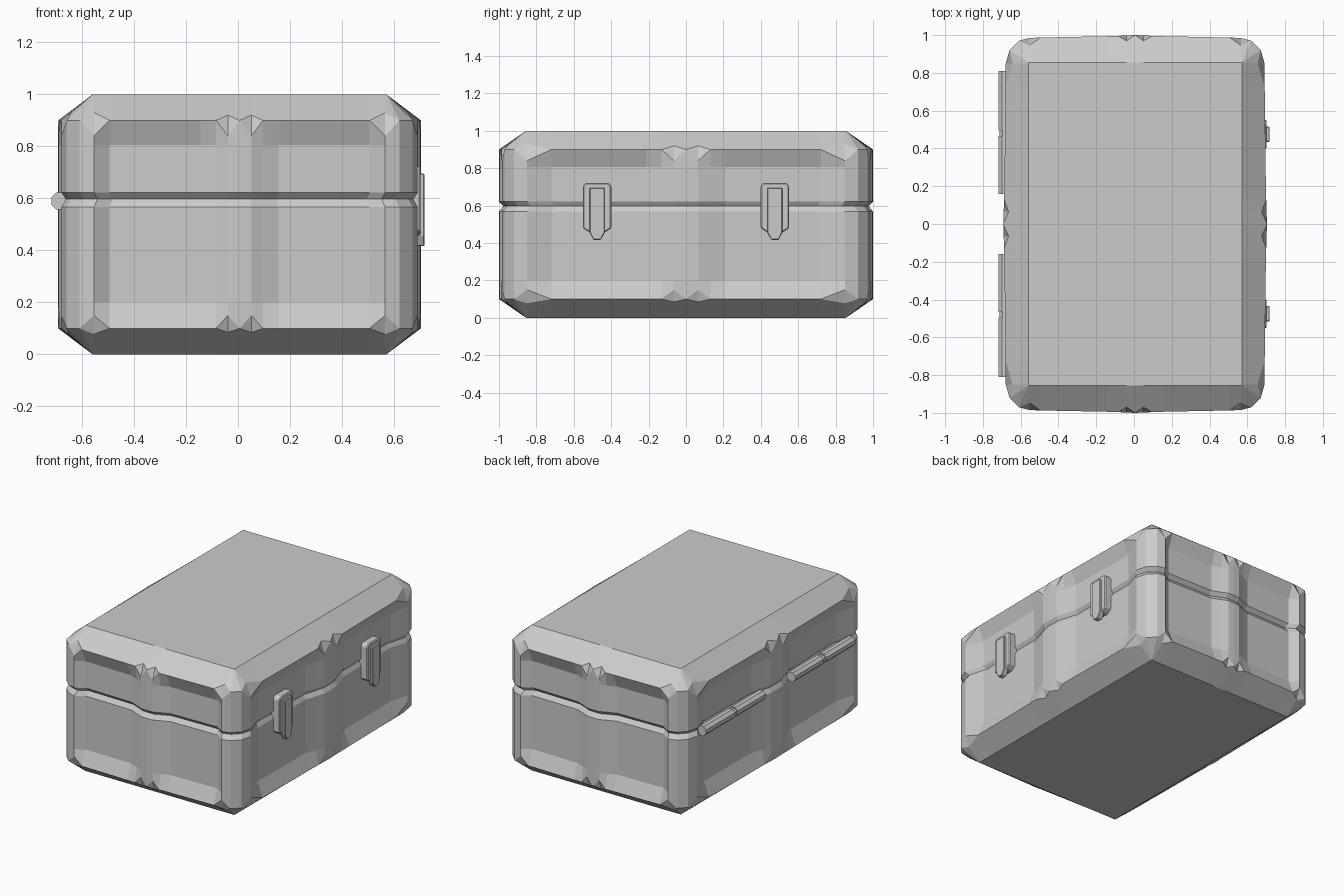
import bpy, bmesh, math
from mathutils import Vector

if "Cube" in bpy.data.objects:
    bpy.data.objects.remove(bpy.data.objects["Cube"])

CX = 0.006            # body sits slightly off centre
TX, TY = 0.565, 0.855  # flat top / bottom half sizes

# Plan outline of one quarter: x, y, inward recess (dx, dy), is a beveled peak column, lid peak strength
R = 0.04
COLS = [
    (0.0, 1.0, 0, 0, 0), (0.045, 0.998, 0, 0, 0.2), (0.09, 0.996, 0, 0.018, 0),
    (0.15, 0.994, 0, R, 0), (0.50, 0.987, 0, R, 0), (0.56, 0.985, 0, 0, 0.3),
    (0.615, 0.97, 0, 0, 0), (0.665, 0.92, 0, 0, 0), (0.685, 0.85, 0, 0, 0.3),
    (0.686, 0.72, R, 0, 0), (0.692, 0.21, R, 0, 0), (0.694, 0.13, 0.018, 0, 0),
    (0.696, 0.065, 0, 0, 0.2), (0.698, 0.0, 0, 0, 0),
]


def point(col, kind, z):
    x, y, dx, dy, peak = col
    flat = Vector((min(x, TX), min(y, TY), 1.0 if z > 0.5 else 0.0))
    rim = Vector((x, y, 0.9 if z > 0.5 else 0.1))
    if kind == "cap":
        return flat
    if kind == "rim":
        return rim.lerp(flat, peak if z > 0.5 else peak * 0.75)
    if kind == "under":
        return Vector((x, y, 0.84 if z > 0.5 else 0.15)) if peak else rim
    s = 0.976 if kind == "groove" else 1.0
    return Vector(((x - dx) * s, (y - dy) * s, z))


def shell(name, rows):
    """Quarter shell from stacked outlines, mirrored on x and y."""
    bm = bmesh.new()
    grid = [[bm.verts.new(point(c, k, z)) for c in COLS] for k, z in rows]
    for a, b in zip(grid, grid[1:]):
        for j in range(len(COLS) - 1):
            bm.faces.new((a[j], b[j], b[j + 1], a[j + 1]))
    top = rows[-1][0] == "cap"
    ring = grid[-1] if top else grid[0]
    centre = bm.verts.new((0, 0, 1 if top else 0))
    bm.faces.new((ring[::-1] if top else ring) + [centre])
    bmesh.ops.remove_doubles(bm, verts=bm.verts, dist=0.0005)
    me = bpy.data.meshes.new(name)
    bm.to_mesh(me)
    bm.free()
    ob = bpy.data.objects.new(name, me)
    bpy.context.collection.objects.link(ob)
    ob.location.x = CX
    m = ob.modifiers.new("Mirror", "MIRROR")
    m.use_axis = (True, True, False)


# Lower case and lid, meeting in a V groove
shell("case_base", [("cap", 0), ("rim", 0.1), ("under", 0.15), ("wall", 0.2),
                    ("wall", 0.567), ("groove", 0.597)])
shell("case_lid", [("groove", 0.597), ("wall", 0.622), ("wall", 0.805),
                   ("under", 0.85), ("rim", 0.9), ("cap", 1)])


def prism(name, half, x0, x1, yc, bevel):
    """Plate from a half outline (y, z), mirrored about yc and extruded along x."""
    outline = half + [(-y, z) for y, z in reversed(half)]
    bm = bmesh.new()
    f = bm.faces.new([bm.verts.new((x0, yc + y, z)) for y, z in outline])
    ext = bmesh.ops.extrude_face_region(bm, geom=[f])["geom"]
    for v in ext:
        if isinstance(v, bmesh.types.BMVert):
            v.co.x = x1
    bmesh.ops.recalc_face_normals(bm, faces=bm.faces)
    me = bpy.data.meshes.new(name)
    bm.to_mesh(me)
    bm.free()
    ob = bpy.data.objects.new(name, me)
    bpy.context.collection.objects.link(ob)
    m = ob.modifiers.new("Bevel", "BEVEL")
    m.width, m.segments = bevel, 1


def barrel(name, y0, y1, r):
    bpy.ops.mesh.primitive_cylinder_add(
        vertices=8, radius=r, depth=y1 - y0, location=(-0.686, (y0 + y1) / 2, 0.59),
        rotation=(math.pi / 2, math.pi / 8, 0))
    bpy.context.object.name = name


for s, side in ((-1, "front"), (1, "back")):
    # Latches on the right side
    prism("latch_plate_" + side, [(0.04, 0.455), (0.076, 0.48), (0.076, 0.705), (0.06, 0.722)],
          0.63, 0.702, s * 0.475, 0.006)
    prism("latch_lever_" + side, [(0.02, 0.417), (0.04, 0.455), (0.04, 0.695)],
          0.68, 0.718, s * 0.475, 0.004)
    # Hinges on the left side: two barrels and a thinner pin
    for k, (a, b, r) in enumerate(((0.16, 0.465, 0.035), (0.465, 0.495, 0.028), (0.495, 0.81, 0.035))):
        barrel("hinge_%s_%d" % (side, k), min(s * a, s * b), max(s * a, s * b), r)
